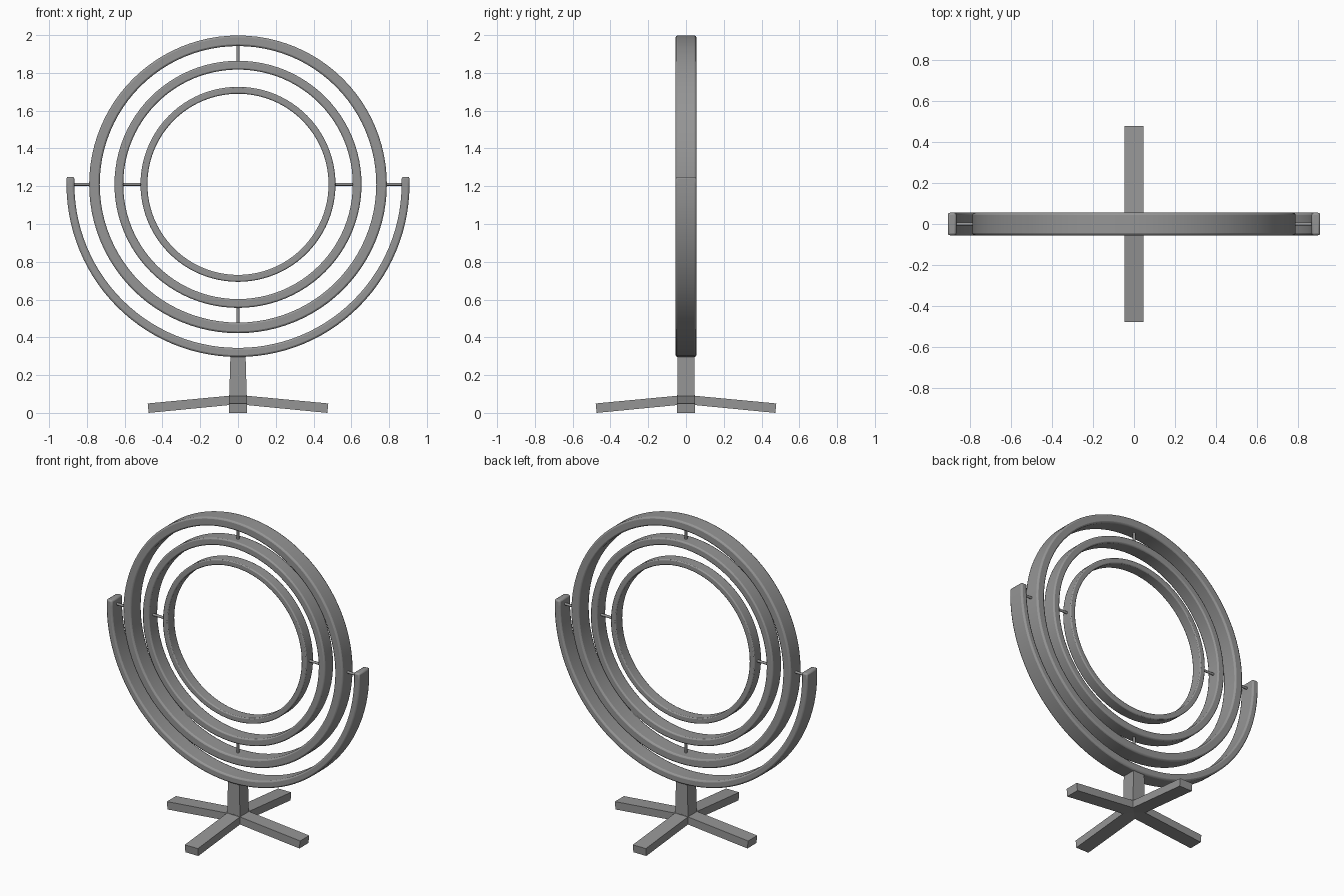
import bpy, bmesh
from math import sin, cos, pi, atan2, hypot
from mathutils import Matrix, Vector

cube = bpy.data.objects.get("Cube")
if cube:
    bpy.data.objects.remove(cube)

CENTRE_Z = 1.21

metal = bpy.data.materials.new("grey metal")
metal.use_nodes = True
GREY = (0.3, 0.3, 0.3, 1)
metal.diffuse_color = GREY
metal.node_tree.nodes["Principled BSDF"].inputs["Base Color"].default_value = GREY


def finish(name, bm, bevel=0.0, smooth=False):
    bmesh.ops.recalc_face_normals(bm, faces=bm.faces)
    mesh = bpy.data.meshes.new(name)
    bm.to_mesh(mesh)
    bm.free()
    mesh.materials.append(metal)
    obj = bpy.data.objects.new(name, mesh)
    bpy.context.collection.objects.link(obj)
    if smooth:
        bpy.ops.object.select_all(action='DESELECT')
        obj.select_set(True)
        bpy.context.view_layer.objects.active = obj
        bpy.ops.object.shade_smooth_by_angle(angle=pi / 4)
    if bevel:
        mod = obj.modifiers.new("rounded edges", 'BEVEL')
        mod.width, mod.segments = bevel, 2
        mod.limit_method, mod.angle_limit = 'ANGLE', pi / 4
    return obj


def band(name, path, half_width, bevel, closed):
    """Rectangular strip through (inner, outer) pairs of x, z points."""
    bm = bmesh.new()
    rows = []
    for inner, outer in path:
        corners = [(inner, -1), (outer, -1), (outer, 1), (inner, 1)]
        rows.append([bm.verts.new((p[0], s * half_width, p[1])) for p, s in corners])
    pairs = list(zip(rows, rows[1:]))
    if closed:
        pairs.append((rows[-1], rows[0]))
    else:
        bm.faces.new(rows[0])
        bm.faces.new(rows[-1])
    for a, b in pairs:
        for i in range(4):
            j = (i + 1) % 4
            bm.faces.new((a[i], a[j], b[j], b[i]))
    return finish(name, bm, bevel, True)


def arc_point(angle, rx, rz):
    return (rx * cos(angle), CENTRE_Z + rz * sin(angle))


# Three nested rings, each a scaled version of the largest
for name, scale in (("outer_ring", 1), ("middle_ring", 0.83), ("inner_ring", 0.655)):
    r_in, r_out = 0.732 * scale, 0.788 * scale
    angles = [2 * pi * i / 96 for i in range(96)]
    path = [(arc_point(a, r_in, r_in), arc_point(a, r_out, r_out)) for a in angles]
    band(name, path, 0.055 * scale, 0.01 * scale, True)

# Half-round cradle with short upright tips
path = [(arc_point(a, 0.866, 0.866), arc_point(a, 0.908, 0.914))
        for a in (pi + pi * i / 56 for i in range(57))]
tip = 1.25
path.insert(0, ((-0.866, tip), (-0.908, tip)))
path.append(((0.866, tip), (0.908, tip)))
band("cradle", path, 0.055, 0.01, False)


# Pivot pins joining neighbouring rings
def pin(name, direction, start, end):
    d = Vector(direction)
    bm = bmesh.new()
    bmesh.ops.create_cone(bm, cap_ends=True, segments=12, radius1=0.008,
                          radius2=0.008, depth=end - start)
    place = Matrix.Translation(d * (start + end) / 2 + Vector((0, 0, CENTRE_Z)))
    bm.transform(place @ d.to_track_quat('Z', 'Y').to_matrix().to_4x4())
    finish(name, bm, 0, True)


for side, s in (("left", 1), ("right", -1)):
    pin(side + "_cradle_pin", (s, 0, 0), 0.775, 0.875)
    pin(side + "_inner_pin", (s, 0, 0), 0.505, 0.62)
for side, s in (("top", 1), ("bottom", -1)):
    pin(side + "_middle_pin", (0, 0, s), 0.645, 0.742)

# Tapered post
bm = bmesh.new()
bmesh.ops.create_cube(bm, size=1)
for v in bm.verts:
    top = v.co.z > 0
    v.co = Vector((v.co.x * (0.078 if top else 0.095), v.co.y * 0.09, 0.34 if top else 0.05))
finish("post", bm)

# Four sloping feet
for i, name in enumerate(("left_foot", "back_foot", "right_foot", "front_foot")):
    bm = bmesh.new()
    bmesh.ops.create_cube(bm, size=1)
    for v in bm.verts:
        out, up = v.co.x > 0, v.co.z > 0
        if out:
            x, z = (0.478, 0.05) if up else (0.473, 0)
        else:
            x, z = (0, 0.095) if up else (0, 0.046)
        v.co = Vector((x, v.co.y * 0.093, z))
    bm.transform(Matrix.Rotation(i * pi / 2, 4, 'Z'))
    finish(name, bm)
